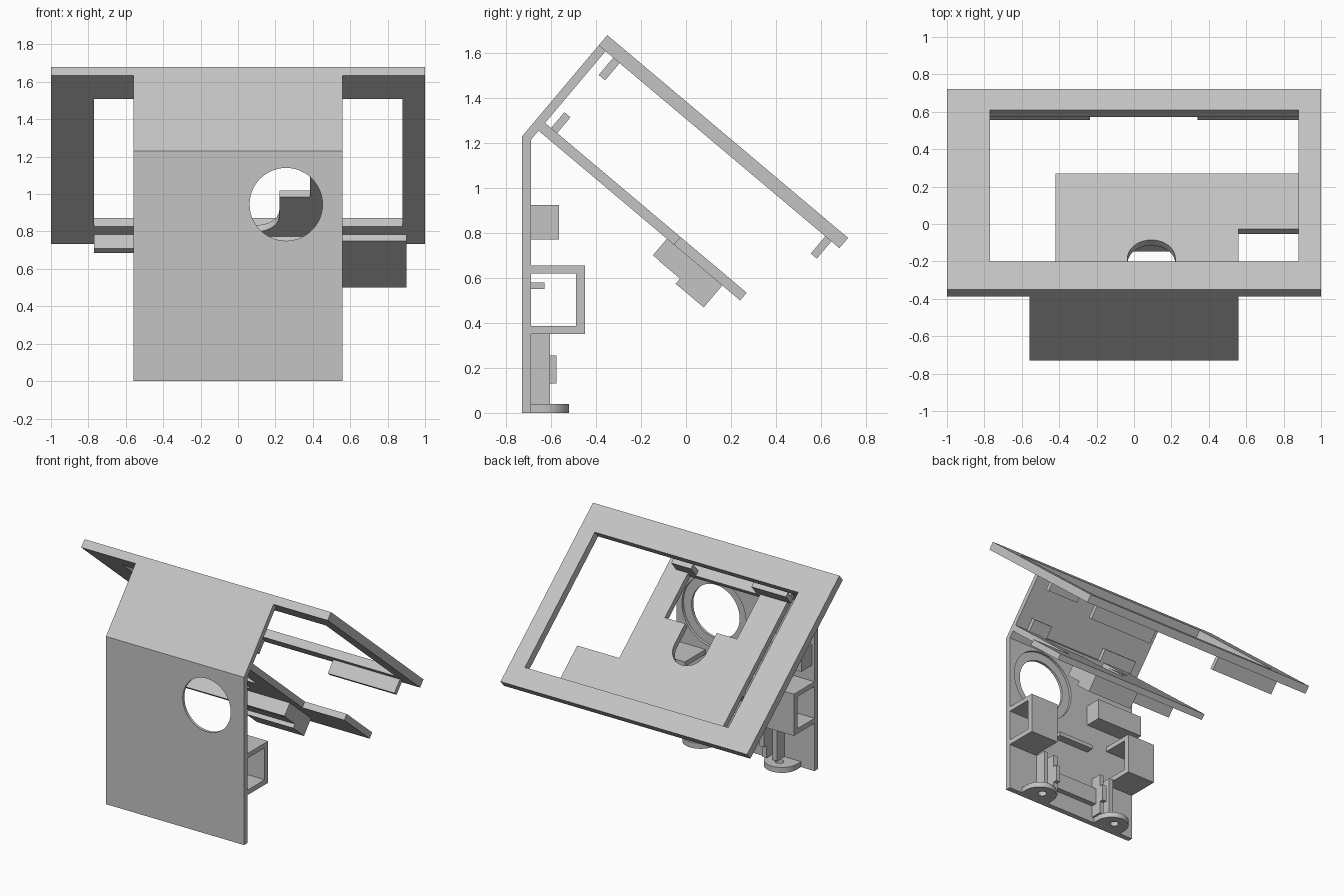
import bpy, bmesh, math
from mathutils import Vector

cube = bpy.data.objects.get("Cube")
if cube:
    bpy.data.objects.remove(cube)

grey = bpy.data.materials.new("light grey")
grey.use_nodes = True
grey.diffuse_color = (0.55, 0.55, 0.55, 1)
grey.node_tree.nodes["Principled BSDF"].inputs["Base Color"].default_value = (0.55, 0.55, 0.55, 1)

ANGLE = math.radians(40.1)
C, S = math.cos(ANGLE), math.sin(ANGLE)


def upright(x, y, z):
    return Vector((x, y, z))


def tilted(x, s, w):
    """s runs down the sloping screen frame, w runs into the case below it."""
    return Vector((x, -0.35 + C * s - S * w, 1.68 - S * s - C * w))


def solid(name, bottom, top):
    bm = bmesh.new()
    a = [bm.verts.new(p) for p in bottom]
    b = [bm.verts.new(p) for p in top]
    bm.faces.new(a)
    bm.faces.new(b)
    for i in range(len(a)):
        j = (i + 1) % len(a)
        bm.faces.new((a[i], a[j], b[j], b[i]))
    bmesh.ops.recalc_face_normals(bm, faces=bm.faces)
    mesh = bpy.data.meshes.new(name)
    bm.to_mesh(mesh)
    bm.free()
    mesh.materials.append(grey)
    ob = bpy.data.objects.new(name, mesh)
    bpy.context.collection.objects.link(ob)
    return ob


def box(name, xs, ys, zs, space=upright):
    ring = [(xs[0], ys[0]), (xs[1], ys[0]), (xs[1], ys[1]), (xs[0], ys[1])]
    return solid(name, [space(x, y, zs[0]) for x, y in ring],
                 [space(x, y, zs[1]) for x, y in ring])


def arc(cx, cy, r, start, end, n):
    return [(cx + r * math.cos(start + (end - start) * i / n),
             cy + r * math.sin(start + (end - start) * i / n)) for i in range(n + 1)]


def cut(target, cutter):
    mod = target.modifiers.new("cut", "BOOLEAN")
    mod.operation, mod.solver, mod.object = "DIFFERENCE", "EXACT", cutter
    bpy.context.view_layer.update()
    done = target.evaluated_get(bpy.context.evaluated_depsgraph_get())
    mesh = bpy.data.meshes.new_from_object(done)
    target.modifiers.clear()
    target.data = mesh
    bpy.data.objects.remove(cutter)


def wall_disc(r, y0, y1):
    ring = arc(0.257, 0.945, r, 0, 2 * math.pi, 48)[:-1]
    return solid("disc_cutter", [(x, y0, z) for x, z in ring], [(x, y1, z) for x, z in ring])


# Bent front wall with a countersunk round hole
front, mid, inner = -0.73, -0.71, -0.69
profile = [upright(0, front, 0), tilted(0, 0, 0.589), tilted(0, 0, 0.06),
           tilted(0, 0.04, 0.06), tilted(0, 0.04, 0.575), upright(0, inner, 0)]
wall = solid("front_wall", [p + Vector((-0.56, 0, 0)) for p in profile],
             [p + Vector((0.56, 0, 0)) for p in profile])
cut(wall, wall_disc(0.195, front - 0.1, inner + 0.1))
cut(wall, wall_disc(0.26, mid, inner + 0.1))

# Sloping screen frame with off-centre window
frame = box("screen_frame", (-1, 1), (0, 1.4), (0, 0.06), tilted)
cut(frame, box("window_cutter", (-0.77, 0.88), (0.196, 1.255), (-0.1, 0.2), tilted))

# Clips under the frame
for xs in ((-0.77, -0.235), (0.34, 0.88)):
    box("lower_frame_clip", xs, (1.318, 1.353), (0.06, 0.16), tilted)
for xs in ((-0.37, -0.11), (0.22, 0.48)):
    box("upper_frame_clip", xs, (0.085, 0.122), (0.06, 0.16), tilted)

# Inner shelf with corner notch and keyhole opening
outline = [(-0.42, 0.04), (0.56, 0.04), (0.56, 0.826), (0.9, 0.826), (0.9, 1.212), (-0.42, 1.212)]
top, under = 0.477, 0.522
shelf = solid("inner_shelf", [tilted(x, s, top) for x, s in outline],
              [tilted(x, s, under) for x, s in outline])
keyhole = [(-0.2, 0.114), (0.385, 0.114), (0.385, 0.46), (0.221, 0.46)]
keyhole += arc(0.093, 0.62, 0.128, 0, math.pi, 20) + [(-0.035, 0.46), (-0.2, 0.46)]
cut(shelf, solid("keyhole_cutter", [tilted(x, s, top - 0.1) for x, s in keyhole],
                 [tilted(x, s, under + 0.1) for x, s in keyhole]))

# Shelf clips and the holder under the shelf
for xs in ((-0.45, -0.17), (0.32, 0.48)):
    box("shelf_clip", xs, (0.075, 0.11), (0.385, top), tilted)
box("shelf_rail", (-0.42, 0.48), (0.786, 0.82), (under, 0.618), tilted)
box("shelf_holder", (0.1, 0.48), (0.82, 1.108), (under, 0.62), tilted)
box("shelf_holder_lip", (0.1, 0.48), (0.945, 1.108), (0.62, 0.65), tilted)

# Fittings on the inside of the wall
box("wall_block", (-0.54, -0.15), (inner, -0.565), (0.77, 0.925))
box("wall_slat", (-0.15, 0.15), (inner, -0.63), (0.55, 0.58))
box("wall_crossbar", (-0.2, 0.2), (inner, -0.65), (0.13, 0.255))

for side, label in ((1, "left"), (-1, "right")):
    # Square tube open at both ends
    tube_x = (side * 0.325, side * 0.56)
    box(label + "_tube_floor", tube_x, (inner, -0.45), (0.35, 0.387))
    box(label + "_tube_roof", tube_x, (inner, -0.45), (0.62, 0.655))
    box(label + "_tube_back", tube_x, (-0.49, -0.45), (0.387, 0.62))
    # Upright channel with a clip
    for x in (0.195, 0.28):
        box(label + "_rib", (side * x, side * (x + 0.035)), (inner, -0.605), (0.04, 0.35))
    box(label + "_rib_clip", (side * 0.195, side * 0.23), (-0.605, -0.575), (0.13, 0.255))
    # Rounded foot with a screw hole
    cx = side * 0.33
    ring = [(cx + 0.12, inner)] + arc(cx, -0.64, 0.12, 0, math.pi, 24) + [(cx - 0.12, inner)]
    foot = solid(label + "_foot", [(x, y, 0) for x, y in ring], [(x, y, 0.04) for x, y in ring])
    hole = arc(cx, -0.61, 0.03, 0, 2 * math.pi, 20)[:-1]
    cut(foot, solid("screw_cutter", [(x, y, -0.1) for x, y in hole], [(x, y, 0.1) for x, y in hole]))
